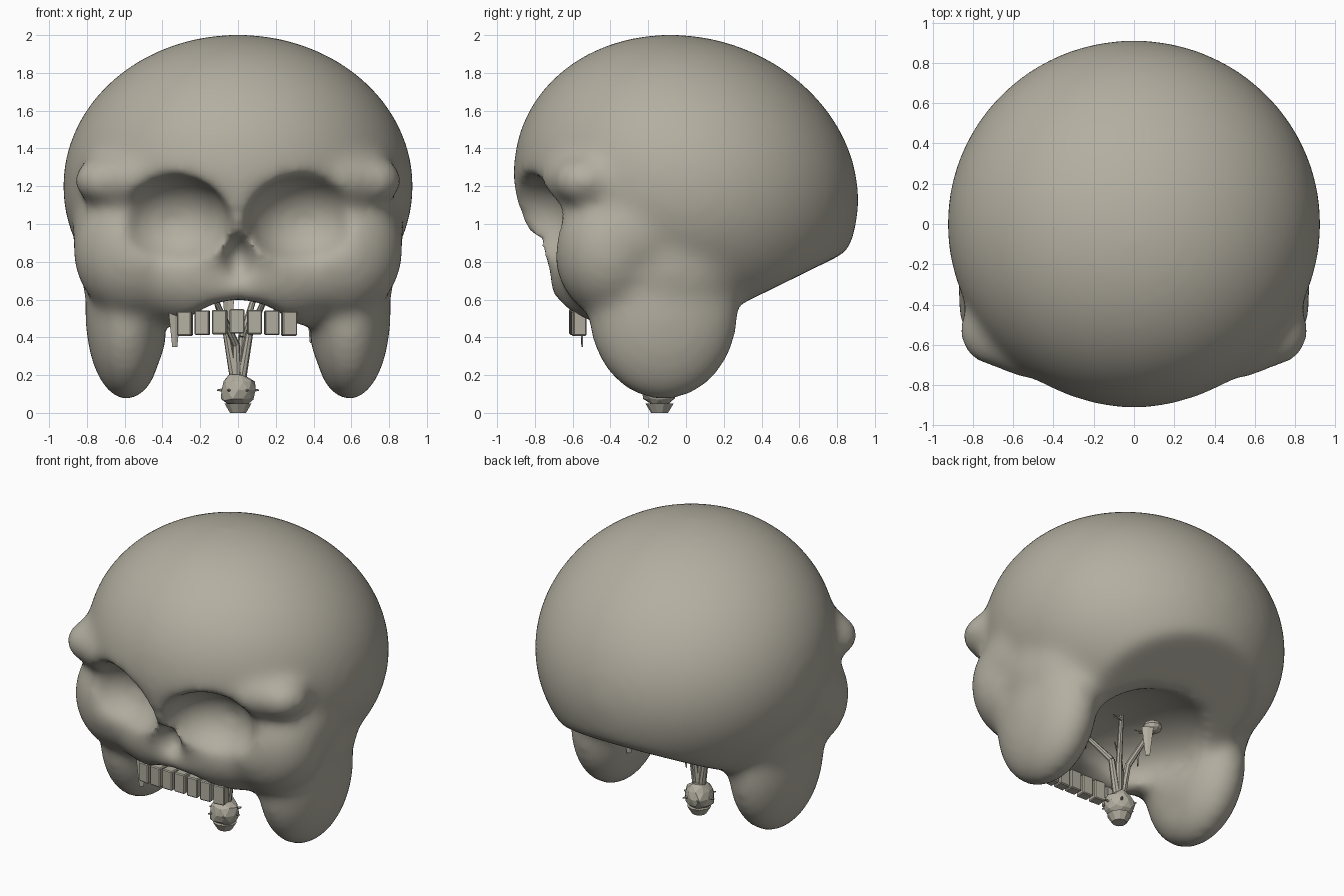
import bpy, bmesh, math, random
from mathutils import Matrix, Vector

if "Cube" in bpy.data.objects:
    bpy.data.objects.remove(bpy.data.objects["Cube"])

random.seed(4)
bone = bpy.data.materials.new("bone_grey")
bone.diffuse_color = (0.45, 0.425, 0.355, 1)
bone.use_nodes = True
bone.node_tree.nodes["Principled BSDF"].inputs["Base Color"].default_value = bone.diffuse_color


def finish(name, bm, smooth=False):
    bmesh.ops.recalc_face_normals(bm, faces=bm.faces)
    me = bpy.data.meshes.new(name)
    bm.to_mesh(me)
    bm.free()
    me.materials.append(bone)
    for p in me.polygons:
        p.use_smooth = smooth
    ob = bpy.data.objects.new(name, me)
    bpy.context.scene.collection.objects.link(ob)
    return ob


def ellipsoid(bm, c, r, seg=32, turn=0):
    m = (Matrix.Translation(c) @ Matrix.Rotation(turn, 4, 'Z')
         @ Matrix.Diagonal((*r, 1)))
    return bmesh.ops.create_uvsphere(bm, u_segments=seg, v_segments=seg // 2,
                                     radius=1, matrix=m)["verts"]


def pair(bm, c, r, turn=0):
    for s in (-1, 1):
        ellipsoid(bm, (s * c[0], c[1], c[2]), r, turn=s * turn)


def rod(bm, a, b, r1, r2, seg=8):
    a, b = Vector(a), Vector(b)
    d = b - a
    m = Matrix.Translation((a + b) / 2) @ d.to_track_quat('Z', 'Y').to_matrix().to_4x4()
    bmesh.ops.create_cone(bm, cap_ends=True, segments=seg, radius1=r1, radius2=r2,
                          depth=d.length, matrix=m)


# Cranium: slightly sheared ellipsoid with a sloping cut base
bm = bmesh.new()
for v in ellipsoid(bm, (0, 0, 1.2), (0.928, 0.914, 0.8), 64):
    v.co.z -= 0.08 * v.co.y
cut = bmesh.ops.bisect_plane(bm, geom=bm.verts[:] + bm.edges[:] + bm.faces[:],
                             plane_co=(0, 0.28, 0.57),
                             plane_no=Vector((0, 0.28, -0.57)).normalized(),
                             clear_outer=True)
bmesh.ops.edgeloop_fill(bm, edges=[e for e in cut["geom_cut"]
                                   if isinstance(e, bmesh.types.BMEdge)])
# Upper jaw, cheeks, brow ridges and side lobes
ellipsoid(bm, (0, -0.36, 0.74), (0.74, 0.37, 0.32))
pair(bm, (0.55, -0.40, 0.86), (0.325, 0.30, 0.36))
pair(bm, (0.57, -0.28, 0.95), (0.31, 0.36, 0.30))
pair(bm, (0.70, -0.53, 1.23), (0.17, 0.18, 0.135))
pair(bm, (0.58, -0.60, 1.24), (0.28, 0.15, 0.14), 0.45)
pair(bm, (0.59, -0.12, 0.53), (0.22, 0.40, 0.465))
pair(bm, (0.56, -0.08, 0.80), (0.28, 0.40, 0.38))
skull = finish("skull", bm, True)

# Cutters: eye sockets, nose hollow, arch between the lobes, base hollow
cutters = []


def cutter(name, c, r, turn=0):
    b = bmesh.new()
    ellipsoid(b, c, r, turn=turn)
    cutters.append(finish(name, b))


cutter("socket_cutter_left", (-0.35, -0.85, 1.01), (0.31, 0.31, 0.25), -0.15)
cutter("socket_cutter_right", (0.35, -0.85, 1.01), (0.31, 0.31, 0.25), 0.15)
cutter("nose_cutter", (0, -0.83, 0.80), (0.10, 0.20, 0.15))
b = bmesh.new()
bmesh.ops.create_cone(b, cap_ends=True, segments=48, radius1=1, radius2=1, depth=2.6,
                      matrix=Matrix.Diagonal((0.47, 1, 0.6, 1))
                      @ Matrix.Rotation(math.pi / 2, 4, 'X'))
cutters.append(finish("arch_cutter", b))
cutter("base_cutter", (0, 0.0, 0.52), (0.42, 0.54, 0.23))

# Fuse, carve, then soften the whole skull
m = skull.modifiers.new("fuse", 'REMESH')
m.mode, m.voxel_size = 'VOXEL', 0.03
for c in cutters:
    m = skull.modifiers.new("carve", 'BOOLEAN')
    m.operation, m.object, m.solver = 'DIFFERENCE', c, 'EXACT'
m = skull.modifiers.new("even", 'REMESH')
m.mode, m.voxel_size, m.use_smooth_shade = 'VOXEL', 0.026, True
m = skull.modifiers.new("soften", 'SMOOTH')
m.factor, m.iterations = 0.5, 26
bpy.context.view_layer.update()
dg = bpy.context.evaluated_depsgraph_get()
baked = bpy.data.meshes.new_from_object(skull.evaluated_get(dg))
skull.modifiers.clear()
skull.data = baked
baked.materials.clear()
baked.materials.append(bone)
for p in baked.polygons:
    p.use_smooth = True
    p.material_index = 0
for c in cutters:
    bpy.data.objects.remove(c)

# Row of seven block teeth
bm = bmesh.new()
for i in range(-3, 4):
    x = i * 0.092 - 0.005
    mat = (Matrix.Translation((x, -0.585 + 0.25 * x * x, 0.485 - 0.012 * abs(i) / 3))
           @ Matrix.Rotation(x * 0.5, 4, 'Z') @ Matrix.Diagonal((0.078, 0.07, 0.13, 1)))
    bmesh.ops.create_cube(bm, size=1, matrix=mat)
bmesh.ops.bevel(bm, geom=bm.edges[:], offset=0.006, segments=1, affect='EDGES')
finish("teeth", bm)

# Thin broken shards hanging under the skull
bm = bmesh.new()
for x, y, z, h, ang in ((-0.335, -0.55, 0.45, 0.2, 0.3), (0.39, 0.05, 0.46, 0.18, 0.8),
                        (-0.05, 0.07, 0.50, 0.2, -0.6), (-0.2, -0.2, 0.57, 0.14, 1.2),
                        (0.2, -0.25, 0.57, 0.14, -1.0)):
    mat = (Matrix.Translation((x, y, z)) @ Matrix.Rotation(ang, 4, 'Z')
           @ Matrix.Diagonal((1, 0.15, 1, 1)))
    bmesh.ops.create_cone(bm, cap_ends=True, segments=4, radius1=0.014, radius2=0.036,
                          depth=h, matrix=mat)
finish("shards", bm)

# Branching stalks and the small round cap at their upper end
bm = bmesh.new()
for a, e in (((-0.01, -0.14, 0.36), (-0.13, -0.30, 0.62)),
             ((0.06, -0.14, 0.42), (0.15, -0.28, 0.62)),
             ((-0.06, -0.13, 0.42), (-0.13, 0.02, 0.64)),
             ((0.02, -0.12, 0.40), (0.10, 0.0, 0.66))):
    rod(bm, (a[0] * 0.25, -0.14, 0.16), a, 0.026, 0.02)
    rod(bm, a, e, 0.02, 0.014)
    for k in range(3):
        tip = Vector(e) + Vector((random.uniform(-.1, .1), random.uniform(-.1, .1),
                                  random.uniform(-.05, .03)))
        rod(bm, Vector(e) - Vector((0, 0, 0.03)), tip, 0.01, 0.003, 5)
ellipsoid(bm, (-0.13, 0.02, 0.65), (0.06, 0.06, 0.04), 12)
finish("stalks", bm)

# Rough hanging bulb with little spikes
bm = bmesh.new()
centre = Vector((0, -0.14, 0.12))
bmesh.ops.create_icosphere(bm, subdivisions=2, radius=0.1,
                           matrix=Matrix.Translation(centre))
for v in bm.verts:
    v.co = centre + (v.co - centre) * random.uniform(0.85, 1.05)
for k in range(6):
    t = k * math.pi / 3
    d = Vector((math.cos(t), math.sin(t), 0))
    rod(bm, centre + d * 0.07, centre + d * 0.112, 0.012, 0.004, 5)
rod(bm, (0, -0.14, 0.05), (0, -0.14, 0.0), 0.075, 0.045, 10)
finish("hanging_bulb", bm)
